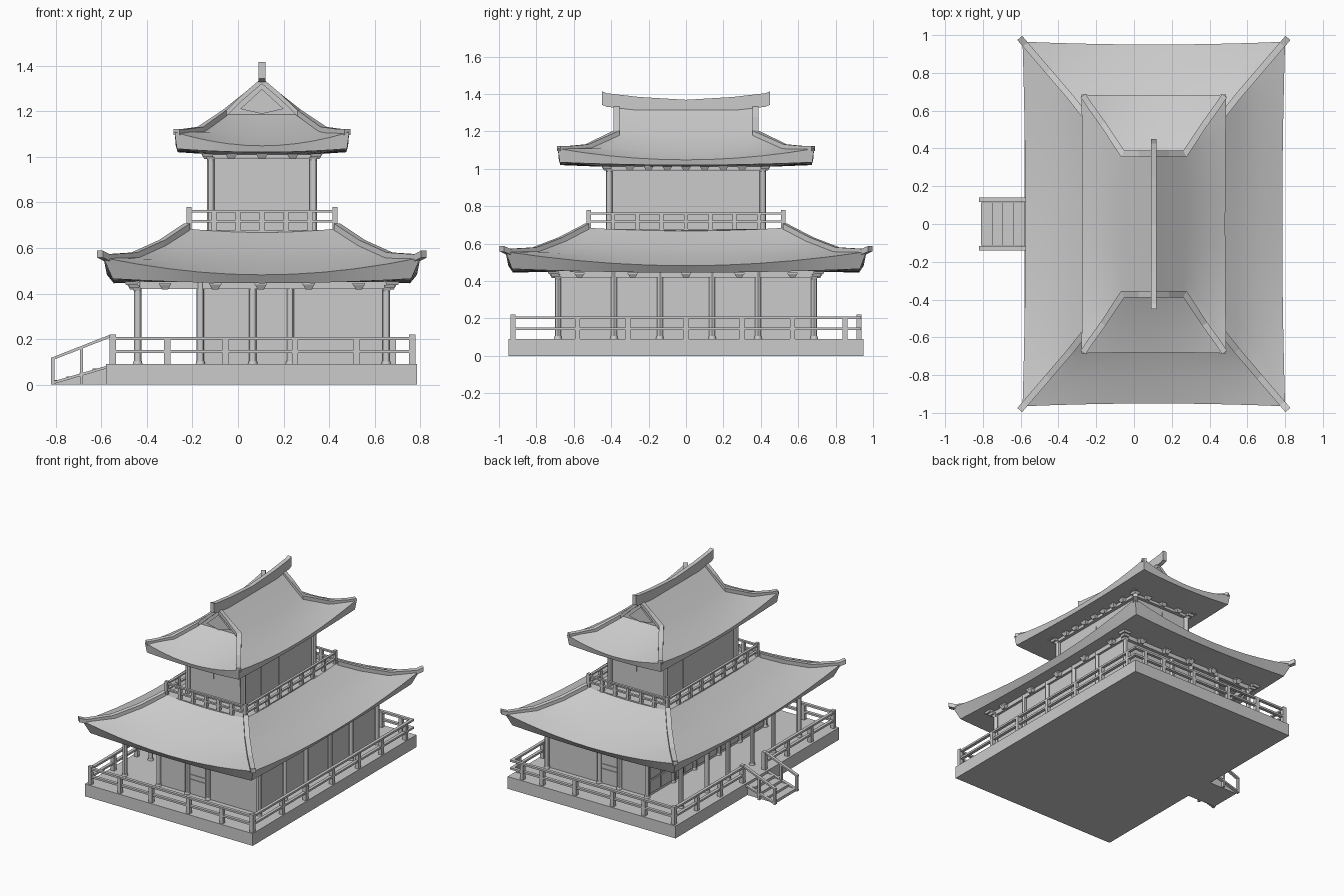
import bpy, bmesh, math
from mathutils import Vector

if "Cube" in bpy.data.objects:
    bpy.data.objects.remove(bpy.data.objects["Cube"])

CX = 0.105  # building centre line (stairs shift the whole to the left)


def finish(name, bm, smooth=None):
    bmesh.ops.recalc_face_normals(bm, faces=bm.faces)
    me = bpy.data.meshes.new(name)
    bm.to_mesh(me)
    bm.free()
    ob = bpy.data.objects.new(name, me)
    bpy.context.collection.objects.link(ob)
    if smooth:
        bpy.ops.object.select_all(action='DESELECT')
        ob.select_set(True)
        bpy.context.view_layer.objects.active = ob
        bpy.ops.object.shade_smooth_by_angle(angle=math.radians(smooth))
    return ob


def box(bm, x0, x1, y0, y1, z0, z1):
    vs = bmesh.ops.create_cube(bm, size=1)['verts']
    for v in vs:
        v.co = Vector(((x0 + x1) / 2 + v.co.x * (x1 - x0), (y0 + y1) / 2 + v.co.y * (y1 - y0),
                       (z0 + z1) / 2 + v.co.z * (z1 - z0)))


def tube(bm, x, y, z0, z1, r1, r2=None, n=12, rot=0):
    vs = bmesh.ops.create_cone(bm, cap_ends=True, segments=n, radius1=r1, radius2=r2 or r1,
                               depth=z1 - z0)['verts']
    c, s = math.cos(rot), math.sin(rot)
    for v in vs:
        v.co = Vector((x + v.co.x * c - v.co.y * s, y + v.co.x * s + v.co.y * c, v.co.z + (z0 + z1) / 2))


def sweep(bm, pts, w, h):
    # rectangular bar standing on a path, mitred in plan
    pts = [Vector(p) for p in pts]
    secs = []
    for i, p in enumerate(pts):
        ds = [(pts[j + 1] - pts[j]).xy.normalized() for j in (i - 1, i) if 0 <= j < len(pts) - 1]
        d = sum(ds[1:], ds[0]).normalized()
        k = w / 2 / max(d.dot(ds[0]), 0.5)
        n = Vector((-d.y * k, d.x * k, 0))
        up = Vector((0, 0, h))
        secs.append([bm.verts.new(q) for q in (p - n, p + n, p + n + up, p - n + up)])
    for a, b in zip(secs, secs[1:]):
        for i in range(4):
            bm.faces.new((a[i], a[(i + 1) % 4], b[(i + 1) % 4], b[i]))
    bm.faces.new(secs[0])
    bm.faces.new(secs[-1])


def roof(name, rings, n=10):
    # rings: half width x, half width y, mid height, corner lift, corner flare
    bm = bmesh.new()
    loops = []
    for hx, hy, z, lift, flare in rings:
        loop = []
        for side in range(4):
            for i in range(n):
                s = -1 + 2 * i / n
                k = abs(s) ** 2
                fx, fy = hx + flare * k, hy + flare * k
                x, y = ((s * fx, -fy), (fx, s * fy), (-s * fx, fy), (-fx, -s * fy))[side]
                loop.append(bm.verts.new((CX + x, y, z + lift * k)))
        loops.append(loop)
    m = 4 * n
    for a, b in zip(loops, loops[1:]):
        for i in range(m):
            bm.faces.new((a[i], a[(i + 1) % m], b[(i + 1) % m], b[i]))
    bm.faces.new(loops[0])
    bm.faces.new(loops[-1])
    return finish(name, bm, 25)


def mirrored(bm, pts, w, h):
    for sx in (-1, 1):
        for sy in (-1, 1):
            sweep(bm, [(CX + sx * x, sy * y, z) for x, y, z in pts], w, h)


# stone base and stairs
bm = bmesh.new()
box(bm, -0.58, 0.785, -0.95, 0.95, 0, 0.09)
finish("base", bm)
bm = bmesh.new()
for i, z in enumerate((0.02, 0.036, 0.053, 0.072)):
    box(bm, -0.81 + 0.0575 * i, -0.7525 + 0.0575 * i, -0.115, 0.115, 0, z)
finish("stairs", bm)
bm = bmesh.new()
for y in (-0.128, 0.128):
    sweep(bm, [(-0.82, y, 0.105), (-0.56, y, 0.207)], 0.022, 0.013)
    box(bm, -0.82, -0.805, y - 0.01, y + 0.01, 0, 0.115)
    box(bm, -0.693, -0.679, y - 0.01, y + 0.01, 0, 0.16)
    sweep(bm, [(-0.82, y, 0), (-0.58, y, 0.07)], 0.022, 0.012)
finish("stair_rails", bm)

# roofs, from underside over the eave to the top
roof("lower_roof", [(0.5, 0.72, 0.45, 0, 0), (0.65, 0.925, 0.445, 0.02, 0.005),
                    (0.68, 0.95, 0.482, 0.075, 0.015), (0.56, 0.81, 0.53, 0.03, 0),
                    (0.44, 0.67, 0.592, 0.022, 0), (0.33, 0.53, 0.668, 0.017, 0)])
roof("upper_roof", [(0.22, 0.42, 1.01, 0, 0), (0.37, 0.672, 1.02, 0.015, 0.003),
                    (0.378, 0.68, 1.048, 0.06, 0.005), (0.27, 0.53, 1.10, 0.012, 0),
                    (0.165, 0.365, 1.185, 0, 0), (0.08, 0.365, 1.257, 0, 0), (0.004, 0.365, 1.325, 0, 0)])
bm = bmesh.new()
mirrored(bm, [(0.71, 0.985, 0.558), (0.68, 0.95, 0.542), (0.56, 0.81, 0.55), (0.44, 0.67, 0.604),
              (0.33, 0.53, 0.677)], 0.034, 0.03)
finish("lower_hip_ridges", bm)
bm = bmesh.new()
mirrored(bm, [(0.375, 0.68, 1.095), (0.345, 0.635, 1.095), (0.27, 0.53, 1.105), (0.165, 0.372, 1.178),
              (0.08, 0.372, 1.252), (0, 0.372, 1.32)], 0.032, 0.026)
finish("upper_hip_ridges", bm)
bm = bmesh.new()
half = [(0.45, 1.343), (0.425, 1.332), (0.25, 1.312)]
sweep(bm, [(CX, -y, z) for y, z in half] + [(CX, 0, 1.297)] + [(CX, y, z) for y, z in half[::-1]], 0.03, 0.072)
finish("top_ridge", bm)
bm = bmesh.new()
for s in (-1, 1):
    tri = [bm.verts.new((CX + x, s * 0.378, z)) for x, z in ((-0.095, 1.21), (0, 1.188), (0.095, 1.21), (0, 1.297))]
    r = bmesh.ops.extrude_face_region(bm, geom=[bm.faces.new(tri)])
    for v in r['geom']:
        if isinstance(v, bmesh.types.BMVert):
            v.co.y -= s * 0.02
finish("gable_panels", bm)

# lower storey
YS = (-0.685, -0.385, -0.14, 0.14, 0.385, 0.685)
bm = bmesh.new()
box(bm, -0.165, 0.645, -0.672, 0.672, 0.09, 0.452)
finish("lower_walls", bm)
cols = [(x, y) for x in (-0.44, -0.165, 0.65) for y in YS]
cols += [(0.065, -0.68), (0.23, -0.675), (0.065, 0.68), (0.23, 0.675)]
bm = bmesh.new()
for x, y in cols:
    tube(bm, x, y, 0.09, 0.45, 0.016)
    tube(bm, x, y, 0.09, 0.105, 0.021, 0.018)
for x in (-0.12, 0.33):
    for y in (-0.41, 0.41):
        tube(bm, x, y, 0.66, 1.02, 0.017)
finish("columns", bm, 30)
bm = bmesh.new()
for x0, x1, yy, z0, z1 in ((-0.44, 0.65, 0.685, 0.42, 0.455), (-0.12, 0.33, 0.41, 0.99, 1.02)):
    for y in (-yy, yy):
        box(bm, x0 - 0.012, x1 + 0.012, y - 0.012, y + 0.012, z0, z1)
    for x in (x0, x1):
        box(bm, x - 0.012, x + 0.012, -yy, yy, z0, z1)
finish("eave_beams", bm)

# doors and wall panels
bm = bmesh.new()
for s in (-1, 1):
    for z0, z1 in ((0.10, 0.20), (0.205, 0.235), (0.245, 0.39)):
        a, b = sorted((s * 0.66, s * 0.678))
        box(bm, 0.085, 0.21, a, b, z0, z1)
    a, b = sorted((s * 0.38, s * 0.403))
    for x0, x1 in ((-0.09, 0.085), (0.12, 0.3)):
        box(bm, x0, x1, a, b, 0.83, 0.965)
    a, b = sorted((s * 0.015, s * 0.19))
    box(bm, -0.113, 0.323, a, b, 0.69, 0.95)
for y0, y1 in zip(YS, YS[1:]):
    ym = (y0 + y1) / 2
    for a, b in ((y0 + 0.025, ym - 0.006), (ym + 0.006, y1 - 0.025)):
        for z0, z1 in ((0.11, 0.2), (0.215, 0.39)):
            box(bm, -0.173, -0.15, a, b, z0, z1)
finish("doors_and_panels", bm)

# upper storey and balcony floor
bm = bmesh.new()
box(bm, -0.11, 0.32, -0.4, 0.4, 0.65, 1.015)
finish("upper_walls", bm)
bm = bmesh.new()
box(bm, CX - 0.325, CX + 0.325, -0.525, 0.525, 0.66, 0.678)
finish("balcony_floor", bm)

# bracket blocks below the eaves
bm = bmesh.new()


def bracket(x, y, z):
    tube(bm, x, y, z, z + 0.022, 0.018, 0.036, 4, math.pi / 4)
    tube(bm, x, y, z + 0.022, z + 0.03, 0.038, None, 4, math.pi / 4)


for s in (-1, 1):
    for x in (-0.32, -0.1, 0.1, 0.31, 0.53):
        bracket(x, s * 0.705, 0.417)
    for y in (-0.57, -0.285, 0, 0.285, 0.57):
        bracket(CX + s * 0.565, y, 0.417)
    for x in (-0.03, 0.105, 0.24):
        bracket(x, s * 0.425, 0.99)
    for y in (-0.3, -0.2, -0.1, 0, 0.1, 0.2, 0.3):
        bracket(CX + s * 0.24, y, 0.99)
    for t in (-1, 1):
        for x, y, z in ((0.5475, 0.685, 0.41), (0.225, 0.41, 0.985)):
            for i in range(3):
                r, k = 0.02 + 0.008 * i, 0.012 * i
                tube(bm, CX + s * (x + k), t * (y + k), z + 0.014 * i, z + 0.014 * i + 0.014, r, r + 0.008, 4, math.pi / 4)
finish("brackets", bm)


# railings
def railing(bm, a, b, posts, z, h, t, axis):
    c = posts[0][1 - axis]
    for zz in (z + h * 0.87, z + h * 0.43):
        lo, hi = [0, 0], [0, 0]
        lo[axis], hi[axis] = a, b
        lo[1 - axis], hi[1 - axis] = c - t * 0.4, c + t * 0.4
        box(bm, lo[0], hi[0], lo[1], hi[1], zz - t * 0.25, zz + t * 0.25)
    for x, y, top in posts:
        box(bm, x - t / 2, x + t / 2, y - t / 2, y + t / 2, z, z + top)


bm = bmesh.new()
L, R, Y = -0.55, 0.765, 0.925
railing(bm, L, R, [(x, -Y, 0.13 if x in (L, R) else 0.11) for x in (L, -0.31, -0.055, 0.25, 0.52, R)], 0.09, 0.13, 0.028, 0)
railing(bm, L, R + 0.01, [(x, Y, 0.13 if x == L else 0.11) for x in (L, -0.31, -0.055, 0.25, 0.52, 0.68)], 0.09, 0.13, 0.028, 0)
railing(bm, -Y, Y + 0.01, [(R, y, 0.11) for y in (-0.58, -0.31, 0, 0.3, 0.57, 0.85)], 0.09, 0.13, 0.028, 1)
for s in (-1, 1):
    a, b = sorted((s * 0.128, s * Y))
    railing(bm, a, b, [(L, s * y, 0.13 if y < 0.2 else 0.11) for y in (0.128, 0.39, 0.66)], 0.09, 0.13, 0.028, 1)
finish("porch_railing", bm)
bm = bmesh.new()
for s in (-1, 1):
    railing(bm, CX - 0.32, CX + 0.32, [(CX + d, s * 0.52, 0.105 if abs(d) > 0.3 else 0.085)
            for d in (-0.32, -0.21, -0.105, 0, 0.105, 0.21, 0.32)], 0.675, 0.1, 0.022, 0)
    railing(bm, -0.52, 0.52, [(CX + s * 0.32, 0.13 * i, 0.085) for i in range(-3, 4)], 0.675, 0.1, 0.022, 1)
finish("balcony_railing", bm)
